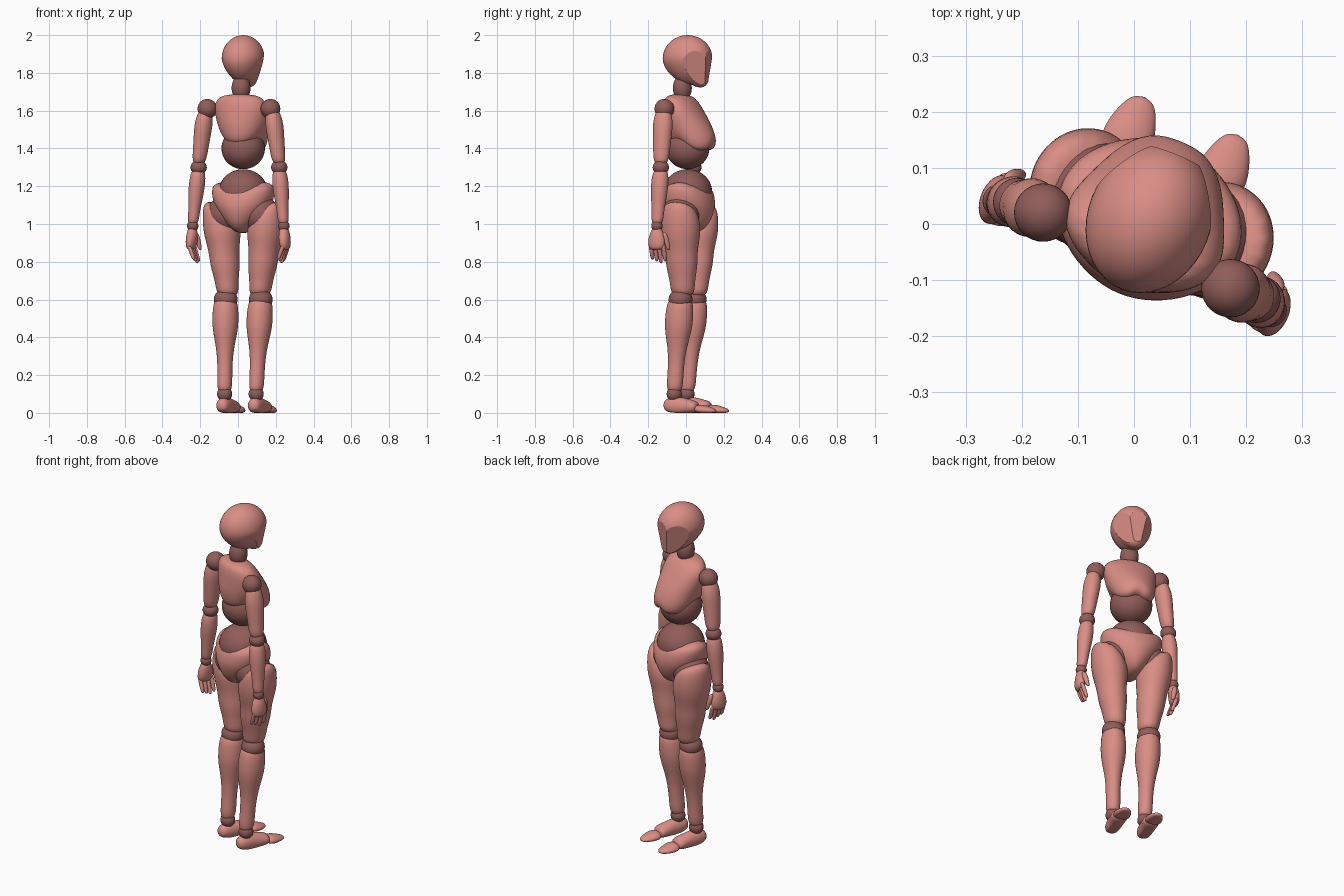
import bpy, bmesh, math
from mathutils import Matrix, Vector

cube = bpy.data.objects.get("Cube")
if cube:
    bpy.data.objects.remove(cube)

# The body is built facing +y, then turned as a whole
TURN = Matrix.Translation((.02, -.01, 0)) @ Matrix.Rotation(math.radians(-22), 4, 'Z')


def material(name, color):
    mat = bpy.data.materials.new(name)
    mat.use_nodes = True
    mat.diffuse_color = color
    node = next(n for n in mat.node_tree.nodes if n.type == 'BSDF_PRINCIPLED')
    node.inputs["Base Color"].default_value = color
    return mat


SHELL = material("shell pink", (.7, .27, .235, 1))
JOINT = material("joint brown", (.28, .11, .1, 1))


def finish(name, bm, mat):
    bmesh.ops.recalc_face_normals(bm, faces=bm.faces)
    bm.transform(TURN)
    mesh = bpy.data.meshes.new(name)
    bm.to_mesh(mesh)
    bm.free()
    mesh.materials.append(mat)
    obj = bpy.data.objects.new(name, mesh)
    bpy.context.collection.objects.link(obj)
    bpy.ops.object.select_all(action='DESELECT')
    obj.select_set(True)
    bpy.context.view_layer.objects.active = obj
    bpy.ops.object.shade_smooth_by_angle(angle=math.radians(22))
    return obj


def limb(name, start, end, widths, depths=None, flat=1.1, side=1,
         forward=False, bend=None, sides=16):
    """Skin evenly spaced elliptical rings from start to end, then smooth them."""
    start, end = Vector(start), Vector(end)
    depths = depths or [flat * w for w in widths]
    second_axis = Vector((0, 0, 1)) if forward else Vector((0, 1, 0))
    bm = bmesh.new()
    loops = []
    for n, (width, depth) in enumerate(zip(widths, depths)):
        center = start.lerp(end, n / (len(widths) - 1))
        loop = []
        for i in range(sides):
            turn = math.tau * i / sides
            co = center + second_axis * depth * math.sin(turn)
            co.x += width * math.cos(turn)
            if bend:
                bend(co)
            co.x *= side
            loop.append(bm.verts.new(co))
        loops.append(loop)
    for low, high in zip(loops, loops[1:]):
        for i in range(sides):
            j = (i + 1) % sides
            bm.faces.new((low[i], low[j], high[j], high[i]))
    bm.faces.new(loops[0])
    bm.faces.new(loops[-1])
    obj = finish(name, bm, SHELL)
    for polygon in obj.data.polygons:
        polygon.use_smooth = True
    for edge in obj.data.edges:
        edge.use_edge_sharp = False
    smooth = obj.modifiers.new("smooth", 'SUBSURF')
    smooth.levels = smooth.render_levels = 2


def ball(name, center, radii):
    bm = bmesh.new()
    bmesh.ops.create_uvsphere(bm, u_segments=32, v_segments=20, radius=1)
    bm.transform(Matrix.Translation(center) @ Matrix.Diagonal((*radii, 1)))
    finish(name, bm, JOINT)


def clamp(t):
    return max(0, min(1, t))


# Head: egg with a longer chin, planed flat at the face and cheeks
def head():
    bm = bmesh.new()
    bmesh.ops.create_uvsphere(bm, u_segments=40, v_segments=24, radius=1)
    for v in bm.verts:
        low = max(0, -v.co.z)
        front = max(0, v.co.y)
        v.co.x *= .11 * (1 - .2 * low)
        v.co.z = .125 * v.co.z - .07 * low * (front + .2 * low)
        v.co.y = .135 * v.co.y + .03 * low * low
    face = Vector((0, 1, -.1)).normalized()
    cheeks = [Vector((s * .8, .5, -.2)).normalized() for s in (1, -1)]
    for normal, distance in ((face, .12), (cheeks[0], .1), (cheeks[1], .1)):
        cut = bmesh.ops.bisect_plane(bm, geom=bm.verts[:] + bm.edges[:] + bm.faces[:],
                                     plane_co=normal * distance, plane_no=normal,
                                     clear_outer=True)
        rim = [e for e in cut["geom_cut"] if isinstance(e, bmesh.types.BMEdge)]
        bmesh.ops.edgeloop_fill(bm, edges=rim)
    bm.transform(Matrix.Translation((0, .02, 1.875)))
    finish("head", bm, SHELL)


head()
ball("neck", (0, -.01, 1.72), (.05, .05, .07))


# Chest: lower rim arches over the flanks and between the bust lobes
def chest_bend(co):
    low = clamp((1.52 - co.z) * 10)
    co.z += .06 * low * math.exp(-(co.y / .06) ** 2)
    if co.y > .1:
        middle = low * math.exp(-(co.x / .03) ** 2)
        co.z += .03 * middle
        co.y -= .01 * middle


limb("chest", (0, -.03, 1.69), (0, .06, 1.37),
     (.11, .15, .15, .14, .13, .12, .09),
     (.06, .09, .11, .13, .14, .14, .1), bend=chest_bend)
ball("upper_waist", (0, .02, 1.4), (.115, .115, .11))
ball("lower_waist", (0, .02, 1.17), (.13, .13, .12))


# Pelvis: waistband rises toward the hips
def pelvis_bend(co):
    co.z += .05 * clamp((co.z - 1.08) * 10) * (co.x / .16) ** 2


limb("pelvis", (0, .02, .95), (0, .02, 1.19),
     (.03, .08, .12, .16, .18, .16),
     (.07, .12, .14, .15, .14, .12), bend=pelvis_bend)


# Thigh: top slants down toward the crotch
def thigh_bend(co):
    co.z += (co.x - .15) / 2 * clamp((co.z - .95) * 8)


# Foot: flat sole on the ground
def foot_bend(co):
    co.z = max(co.z, 0)


for side, label in ((1, "left_"), (-1, "right_")):
    def part(name, *shape, **options):
        limb(label + name, *shape, side=side, **options)

    def joint(name, x, y, z, radius, squash=1):
        ball(label + name, (side * x, y, z), (radius, radius, radius * squash))

    # Leg
    joint("hip_joint", .1, .02, 1.05, .1)
    part("thigh", (.14, .03, 1.11), (.09, .03, .61),
         (.08, .1, .1, .08, .08, .06, .06), bend=thigh_bend)
    joint("knee_joint", .1, .02, .6, .063, .9)
    part("shin", (.1, .02, .62), (.09, -.02, .1),
         (.06, .07, .07, .05, .04, .04, .04))
    joint("ankle_joint", .09, -.02, .1, .04)
    part("foot", (.09, -.08, .04), (.09, .12, .03),
         (.03, .04, .04, .045, .05), (.03, .05, .05, .04, .03),
         forward=True, bend=foot_bend)
    part("toes", (.09, .1, .02), (.09, .22, .01),
         (.04, .05, .04, .02), (.02, .03, .02, .01),
         forward=True, bend=foot_bend)

    # Arm
    joint("shoulder_joint", .18, -.04, 1.61, .052)
    part("upper_arm", (.19, -.04, 1.62), (.23, -.04, 1.31),
         (.03, .05, .045, .04, .035), flat=1.15)
    joint("elbow_joint", .23, -.04, 1.3, .043, .9)
    part("forearm", (.23, -.04, 1.3), (.26, -.05, .99),
         (.035, .045, .04, .03, .03))
    joint("wrist_joint", .26, -.05, .99, .03)

    # Hand with four curled fingers and a thumb
    part("palm", (.26, -.05, .99), (.27, -.05, .86),
         (.02, .03, .03, .02), (.02, .04, .05, .04))
    for i, finger in enumerate(("index", "middle", "ring", "little")):
        y = -.01 - .024 * i
        part(finger + "_finger", (.27, y, .89), (.24, y, .79 + .01 * abs(i - 1)),
             (.012, .013, .012, .01), flat=1, sides=8)
    part("thumb", (.26, -.01, .96), (.24, .01, .86),
         (.01, .018, .014, .01), flat=1, sides=8)
